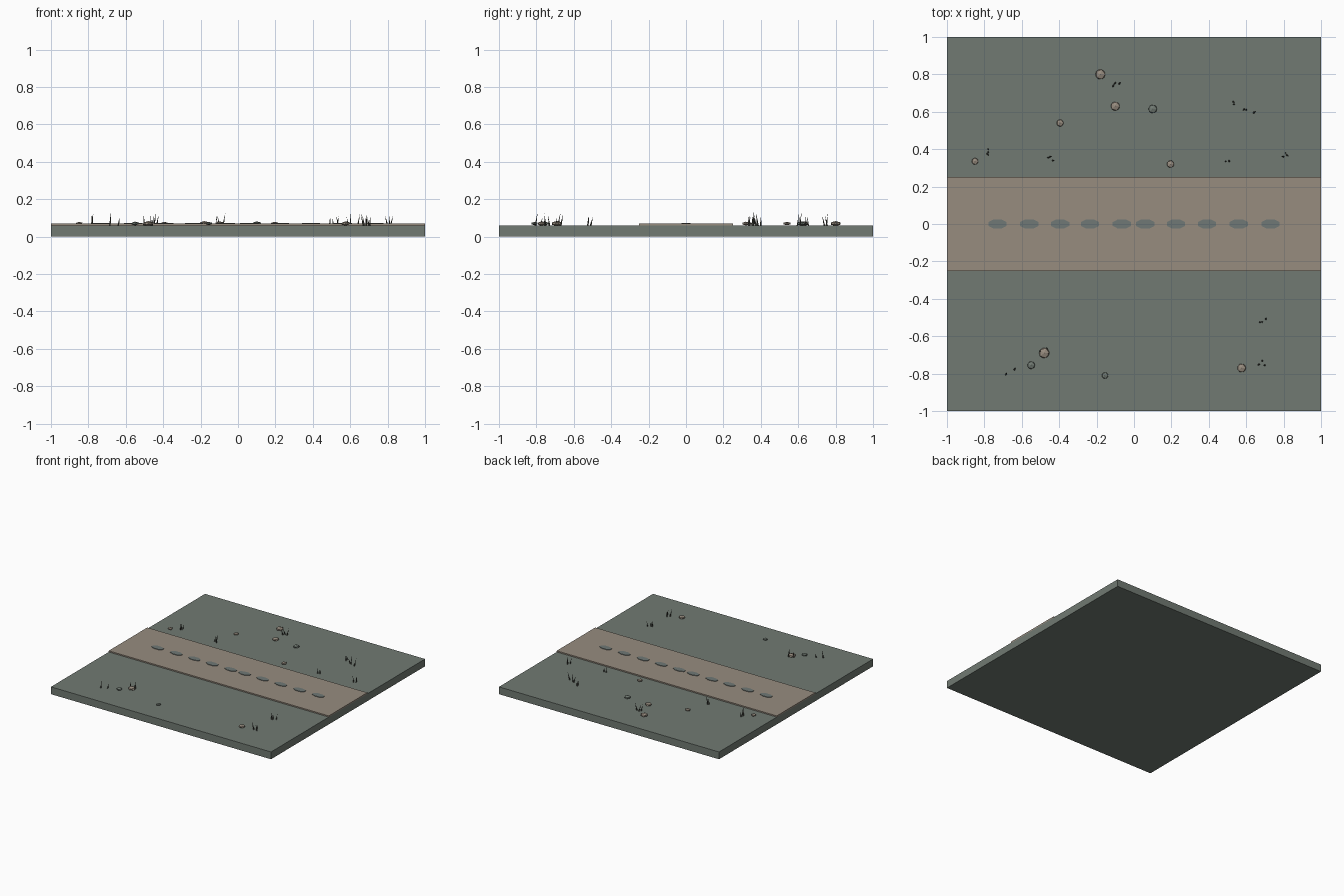
import bpy, math, random
from mathutils import Vector

if "Cube" in bpy.data.objects:
    bpy.data.objects.remove(bpy.data.objects["Cube"])

random.seed(4)

def mat(name, rgb):
    m = bpy.data.materials.new(name)
    m.diffuse_color = (*rgb, 1)
    m.use_nodes = True
    m.node_tree.nodes["Principled BSDF"].inputs["Base Color"].default_value = m.diffuse_color
    return m

GROUND = mat("grey green ground", (0.165, 0.195, 0.17))
PATH = mat("tan path", (0.31, 0.262, 0.212))
PATCH = mat("slate patch", (0.16, 0.19, 0.18))
ROCK = mat("tan stone", (0.31, 0.262, 0.212))
GRASS = mat("dark dry grass", (0.085, 0.085, 0.07))

def finish(name, m):
    o = bpy.context.object
    o.name = name
    o.data.materials.append(m)
    return o

def box(name, size, loc, m):
    bpy.ops.mesh.primitive_cube_add(size=1, location=loc)
    o = finish(name, m)
    o.scale = size

# Ground slab and raised path
box("ground_slab", (2, 2, 0.06), (0, 0, 0.03), GROUND)
box("path", (2, 0.5, 0.012), (0, 0, 0.064), PATH)

# Flat worn patches along the middle of the path
for x in (-0.73, -0.56, -0.395, -0.235, -0.065, 0.06, 0.225, 0.39, 0.56, 0.73):
    bpy.ops.mesh.primitive_cylinder_add(vertices=8, radius=1, depth=1, location=(x, 0, 0.071),
                                        rotation=(0, 0, 0))
    o = finish("path_patch", PATCH)
    for v in o.data.vertices:  # turn so that the flat sides face outward, then squash
        a = math.atan2(v.co.y, v.co.x) + math.pi / 8
        v.co = (math.cos(a) * 0.053, math.sin(a) * 0.027, v.co.z * 0.006)

# Small flattened stones
stones = [(-0.18, 0.80, 0.030, ROCK), (-0.10, 0.63, 0.027, ROCK), (-0.395, 0.54, 0.021, ROCK),
          (-0.85, 0.335, 0.020, ROCK), (0.195, 0.32, 0.022, ROCK), (-0.48, -0.69, 0.031, ROCK),
          (0.575, -0.77, 0.026, ROCK), (0.10, 0.615, 0.026, GROUND), (-0.55, -0.755, 0.023, GROUND),
          (-0.155, -0.81, 0.019, GROUND)]
for x, y, r, m in stones:
    bpy.ops.mesh.primitive_ico_sphere_add(subdivisions=1, radius=r, location=(x, y, 0.07))
    o = finish("stone", m)
    o.scale.z = 0.45

# Grass blades: thin leaning cones, three to a tuft
def blade(x, y, h, lean):
    d = Vector((lean[0], lean[1], h))
    bpy.ops.mesh.primitive_cone_add(vertices=4, radius1=0.005, radius2=0, depth=d.length,
                                    location=Vector((x, y, 0.058)) + d / 2,
                                    rotation=d.to_track_quat('Z', 'Y').to_euler())
    finish("grass_blade", GRASS)

tufts = [[(-0.11, 0.74), (-0.10, 0.755), (-0.08, 0.75)],
         [(0.535, 0.64), (0.59, 0.615), (0.64, 0.595)],
         [(0.53, 0.655), (0.60, 0.61)],
         [(-0.785, 0.375), (-0.78, 0.40), (-0.78, 0.385)],
         [(-0.46, 0.355), (-0.45, 0.36), (-0.435, 0.34)],
         [(0.49, 0.335), (0.51, 0.335)],
         [(0.80, 0.36), (0.81, 0.38), (0.815, 0.37)],
         [(0.675, -0.525), (0.685, -0.525), (0.705, -0.51)],
         [(0.67, -0.75), (0.685, -0.73), (0.70, -0.755)],
         [(-0.685, -0.805), (-0.64, -0.78)],
         [(-0.50, -0.685), (-0.465, -0.67), (-0.46, -0.69)]]
for t in tufts:
    for x, y in t:
        lean = (random.uniform(-0.015, 0.015), random.uniform(-0.015, 0.015))
        blade(x, y, random.uniform(0.045, 0.075), lean)
